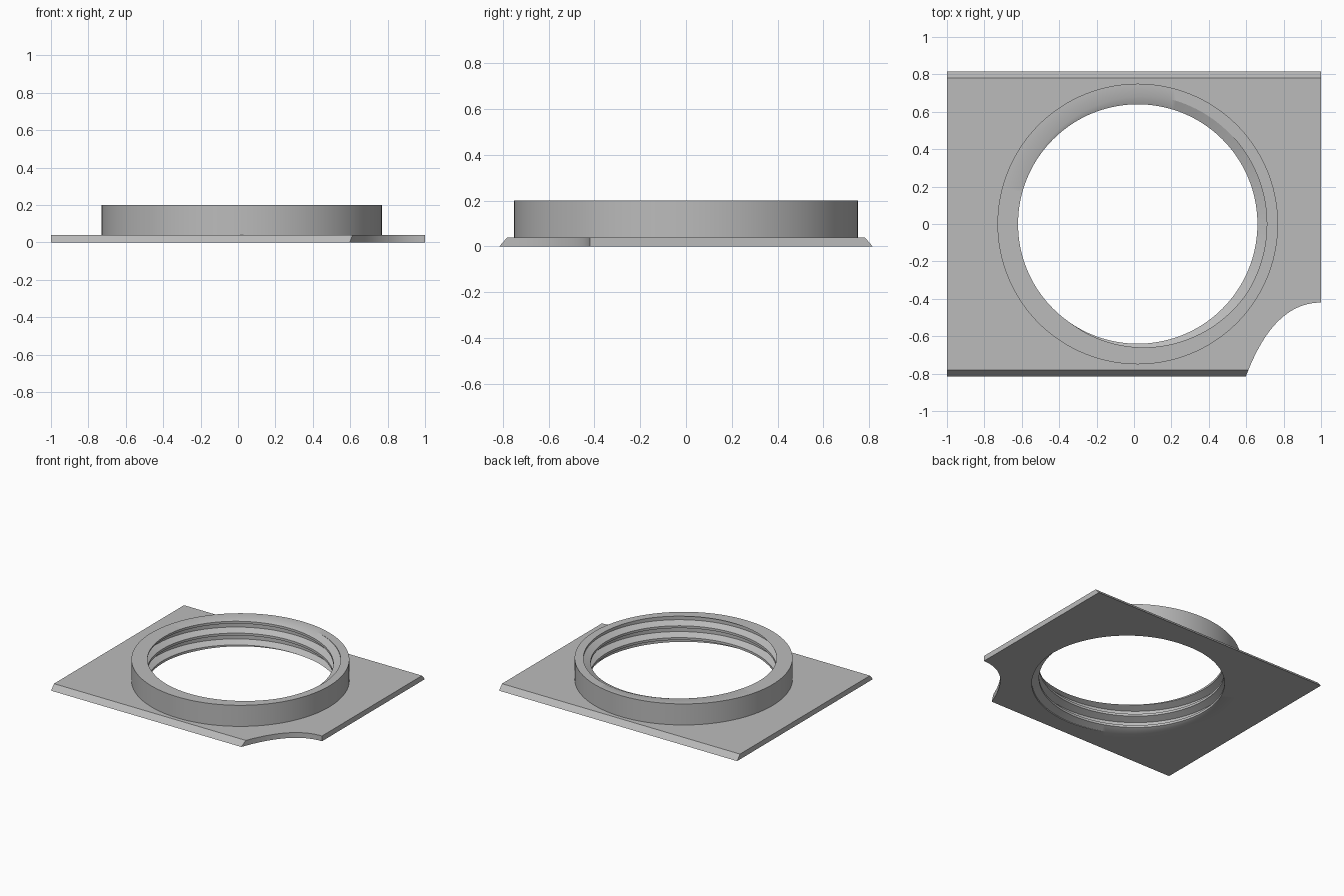
import bpy, bmesh, math
from mathutils import Vector

cube = bpy.data.objects.get("Cube")
if cube:
    bpy.data.objects.remove(cube)

HEIGHT, PLATE = 0.2, 0.04           # overall height, plate thickness
CX, OUTER = 0.02, 0.75              # collar centre and outer radius
CREST, ROOT, PITCH = 0.64, 0.69, 0.09
SEGMENTS = 144

grey = bpy.data.materials.new("light_grey")
grey.use_nodes = True
grey.diffuse_color = (0.5, 0.5, 0.5, 1)
grey.node_tree.nodes["Principled BSDF"].inputs["Base Color"].default_value = (0.5, 0.5, 0.5, 1)


def finish(name, bm):
    """Turn a bmesh into a scene object."""
    bmesh.ops.recalc_face_normals(bm, faces=bm.faces)
    mesh = bpy.data.meshes.new(name)
    bm.to_mesh(mesh)
    bm.free()
    mesh.materials.append(grey)
    obj = bpy.data.objects.new(name, mesh)
    bpy.context.collection.objects.link(obj)
    return obj


def prism(name, points, direction):
    """Extrude a closed outline along a direction."""
    bm = bmesh.new()
    face = bm.faces.new([bm.verts.new(p) for p in points])
    grown = bmesh.ops.extrude_face_region(bm, geom=[face])["geom"]
    moved = [v for v in grown if isinstance(v, bmesh.types.BMVert)]
    bmesh.ops.translate(bm, verts=moved, vec=direction)
    return finish(name, bm)


def activate(obj):
    bpy.ops.object.select_all(action='DESELECT')
    obj.select_set(True)
    bpy.context.view_layer.objects.active = obj


def cut(target, cutter):
    mod = target.modifiers.new("cut", 'BOOLEAN')
    mod.operation, mod.solver, mod.object = 'DIFFERENCE', 'EXACT', cutter
    cutter.hide_render = True
    activate(target)
    bpy.ops.object.modifier_apply(modifier=mod.name)
    bpy.data.objects.remove(cutter)


def angle(i):
    return 2 * math.pi * i / SEGMENTS


# Dovetail plate: trapezoid section run along x
section = [(-0.815, 0), (0.815, 0), (0.78, PLATE), (-0.78, PLATE)]
plate = prism("dovetail_plate", [(-1, y, z) for y, z in section], (2, 0, 0))

# Round opening that seats the collar
circle = [(CX + OUTER * math.cos(angle(i)), OUTER * math.sin(angle(i)), -0.1)
          for i in range(SEGMENTS)]
cut(plate, prism("opening_cutter", circle, (0, 0, 0.3)))

# Curved bite out of the front left corner
a, b, c, d = (Vector(p) for p in
              [(0.6, -0.81, -0.1), (0.68, -0.6, -0.1), (0.8, -0.42, -0.1), (1, -0.42, -0.1)])
bite = []
for i in range(25):
    t = i / 24
    s = 1 - t
    bite.append(a * s**3 + b * 3 * s * s * t + c * 3 * s * t * t + d * t**3)
bite += [(1.2, -0.42, -0.1), (1.2, -0.95, -0.1), (0.55, -0.95, -0.1)]
cut(plate, prism("corner_cutter", bite, (0, 0, 0.3)))


# Threaded collar: helical inner wall clipped flat at both ends
def thread_radius(z, turn):
    phase = abs((((z - HEIGHT) / PITCH - turn) + 0.5) % 1 - 0.5)
    blend = min(max((phase - 0.1) / 0.25, 0), 1)
    return CREST + (ROOT - CREST) * blend


bm = bmesh.new()
loops = []
for i in range(SEGMENTS + 1):
    turn = i / SEGMENTS - 200 / 360
    profile = []
    for n in range(-4, 3):
        for knot in (-0.35, -0.1, 0.1, 0.35):
            z = min(max(HEIGHT + PITCH * (n + knot + turn), 0), HEIGHT)
            profile.append((thread_radius(z, turn), z))
    profile += [(OUTER, HEIGHT), (OUTER, 0)]
    loops.append([bm.verts.new((CX + r * math.cos(angle(i)), r * math.sin(angle(i)), z))
                  for r, z in profile])
for one, two in zip(loops, loops[1:]):
    for k in range(len(one)):
        bm.faces.new((one[k - 1], two[k - 1], two[k], one[k]))
bmesh.ops.remove_doubles(bm, verts=bm.verts, dist=0.00002)
collar = finish("threaded_collar", bm)

# Smooth round walls, crisp corners
for obj in (plate, collar):
    activate(obj)
    bpy.ops.object.shade_smooth_by_angle(angle=math.radians(25))
